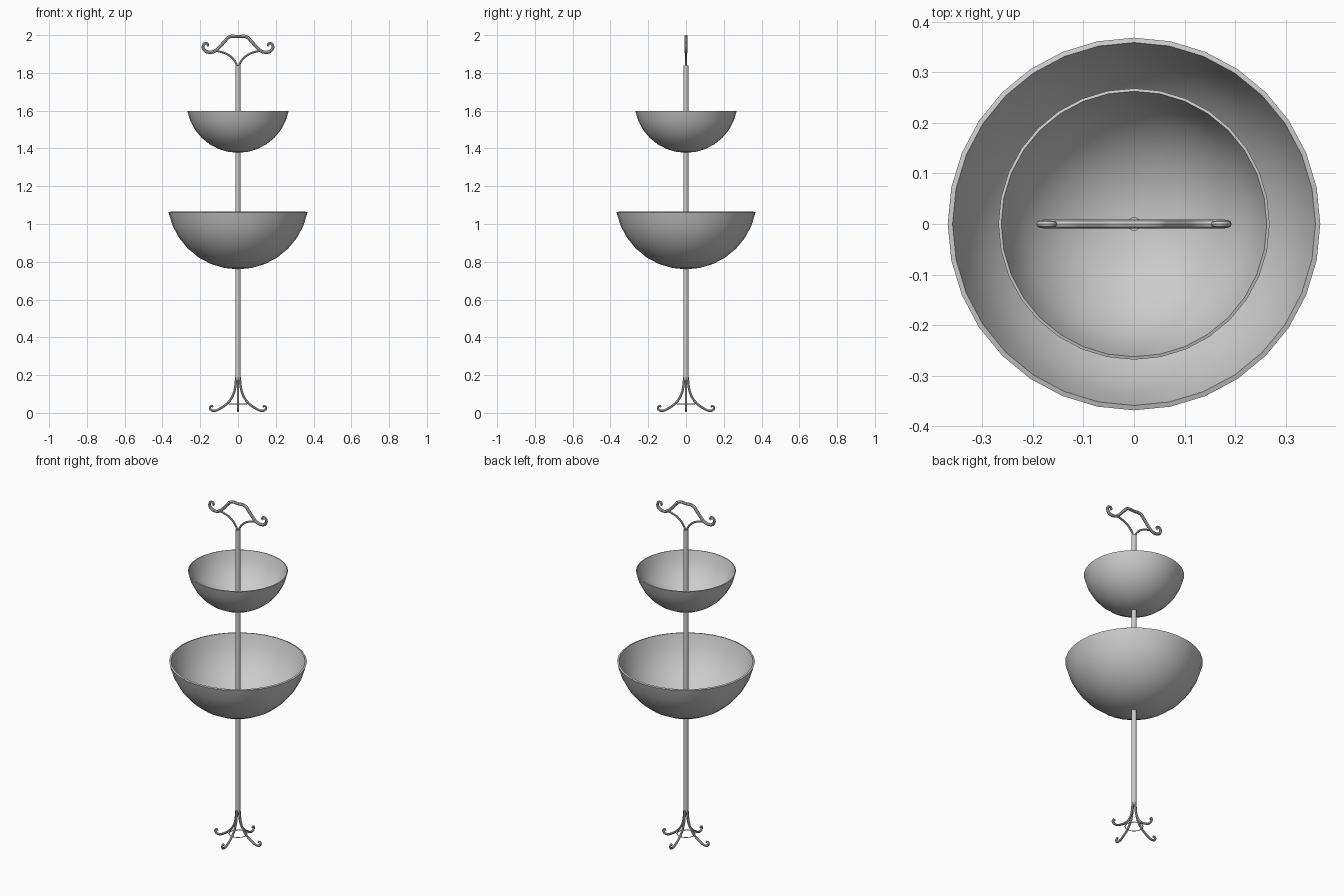
import bpy, bmesh, math
from mathutils import Matrix

if "Cube" in bpy.data.objects:
    bpy.data.objects.remove(bpy.data.objects["Cube"])


def finish(obj, angle=40):
    bpy.ops.object.select_all(action='DESELECT')
    obj.select_set(True)
    bpy.context.view_layer.objects.active = obj
    bpy.ops.object.shade_smooth_by_angle(angle=math.radians(angle))


def bowl(name, radius, rim_z, thick):
    # Sphere cap, trimmed one ring below the equator, with a wall thickness
    big = radius / math.cos(math.pi / 16)
    cz = rim_z + big * math.sin(math.pi / 16)
    bm = bmesh.new()
    bmesh.ops.create_uvsphere(bm, u_segments=32, v_segments=16, radius=big)
    cut = -big * math.sin(math.pi / 16) + 0.001
    bmesh.ops.delete(bm, geom=[v for v in bm.verts if v.co.z > cut], context='VERTS')
    me = bpy.data.meshes.new(name)
    bm.to_mesh(me)
    bm.free()
    obj = bpy.data.objects.new(name, me)
    obj.location.z = cz
    bpy.context.collection.objects.link(obj)
    mod = obj.modifiers.new("wall", 'SOLIDIFY')
    mod.thickness = thick
    mod.offset = -1
    bpy.context.view_layer.objects.active = obj
    obj.select_set(True)
    bpy.ops.object.modifier_apply(modifier=mod.name)
    finish(obj)


def rod(name, pts, radius, angle=0.0, smooth=True):
    # Round bar along a path of (distance, height, thickness factor)
    cu = bpy.data.curves.new(name, 'CURVE')
    cu.dimensions = '3D'
    cu.bevel_depth = radius
    cu.bevel_resolution = 2
    cu.use_fill_caps = True
    cu.resolution_u = 4
    sp = cu.splines.new('BEZIER')
    sp.bezier_points.add(len(pts) - 1)
    for p, (d, z, f) in zip(sp.bezier_points, pts):
        p.co = (d, 0, z)
        p.radius = f
        p.handle_left_type = p.handle_right_type = 'AUTO' if smooth else 'VECTOR'
    obj = bpy.data.objects.new(name, cu)
    bpy.context.collection.objects.link(obj)
    bpy.ops.object.select_all(action='DESELECT')
    obj.select_set(True)
    bpy.context.view_layer.objects.active = obj
    bpy.ops.object.convert(target='MESH')
    obj = bpy.context.object
    obj.data.transform(Matrix.Rotation(angle, 4, 'Z'))
    finish(obj)


# Central pole
bpy.ops.mesh.primitive_cylinder_add(vertices=16, radius=0.0135, depth=1.665,
                                    location=(0, 0, 1.0075))
pole = bpy.context.object
pole.name = "pole"
finish(pole)

# Two bowls
bowl("lower_bowl", 0.368, 1.062, 0.010)
bowl("upper_bowl", 0.268, 1.597, 0.006)

# Four scrolled legs
leg = [(0.010, 0.19, 1), (0.013, 0.15, 1), (0.024, 0.10, 1), (0.052, 0.055, 1),
       (0.090, 0.026, 1), (0.125, 0.011, 1), (0.145, 0.018, 1),
       (0.147, 0.032, 0.9), (0.137, 0.037, 0.8), (0.133, 0.030, 0.7)]
for i, n in enumerate(("right", "back", "left", "front")):
    rod(n + "_leg", leg, 0.0062, i * math.pi / 2)

# Thin ring tying the legs
bpy.ops.mesh.primitive_torus_add(major_radius=0.048, minor_radius=0.002,
                                 major_segments=32, minor_segments=8,
                                 location=(0, 0, 0.047))
ring = bpy.context.object
ring.name = "leg_ring"
finish(ring)

# Top handle: arch with scrolled ends
half = [(0.045, 1.991, 1), (0.070, 1.968, 1), (0.100, 1.934, 1), (0.122, 1.916, 1),
        (0.152, 1.909, 1), (0.178, 1.921, 1), (0.184, 1.944, 0.9),
        (0.170, 1.957, 0.8), (0.158, 1.949, 0.7), (0.163, 1.940, 0.6)]
rod("handle_arch", [(-x, z, f) for x, z, f in reversed(half)] + [(0, 1.992, 1)] + half, 0.0085)

# Curved struts from the pole to the handle
strut = [(0.005, 1.825, 1), (0.009, 1.848, 1), (0.032, 1.880, 1),
         (0.066, 1.903, 1), (0.115, 1.917, 1)]
rod("right_strut", strut, 0.0055)
rod("left_strut", strut, 0.0055, math.pi)
